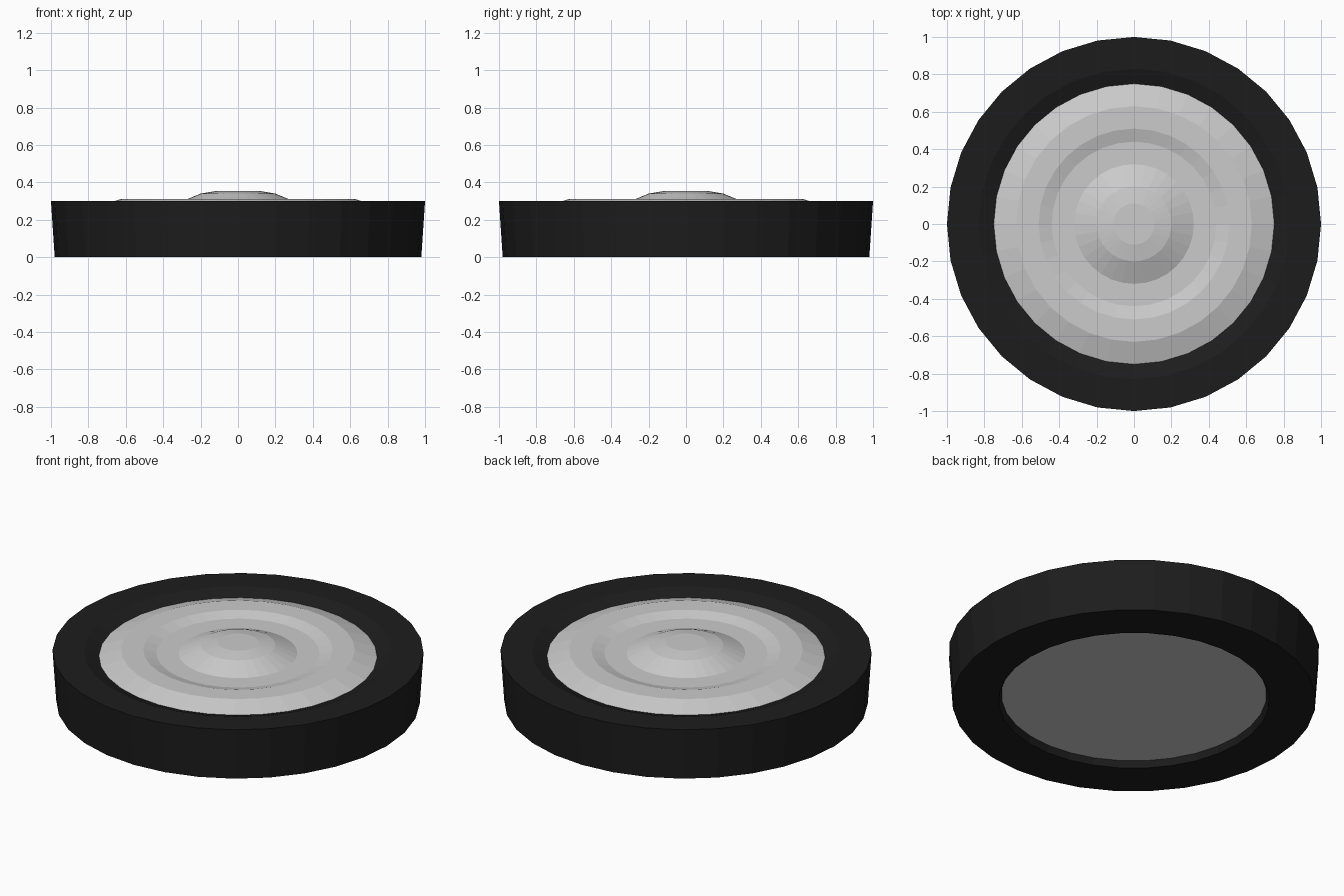
import bpy, bmesh
from math import cos, sin, tau

if "Cube" in bpy.data.objects:
    bpy.data.objects.remove(bpy.data.objects["Cube"])

SIDES = 32


def lathe(name, profile, color=None, closed=False):
    """Spin an (r, z) profile around z; r = 0 becomes a single pole vertex."""
    bm = bmesh.new()
    rings = []
    for r, z in profile:
        if r == 0:
            rings.append([bm.verts.new((0, 0, z))] * SIDES)
        else:
            rings.append([bm.verts.new((r * cos(tau * i / SIDES), r * sin(tau * i / SIDES), z))
                          for i in range(SIDES)])
    pairs = list(zip(rings, rings[1:]))
    if closed:
        pairs.append((rings[-1], rings[0]))
    for a, b in pairs:
        for i in range(SIDES):
            j = (i + 1) % SIDES
            bm.faces.new(dict.fromkeys((a[i], a[j], b[j], b[i])))
    bmesh.ops.recalc_face_normals(bm, faces=bm.faces)
    mesh = bpy.data.meshes.new(name)
    bm.to_mesh(mesh)
    bm.free()
    obj = bpy.data.objects.new(name, mesh)
    bpy.context.collection.objects.link(obj)
    if color:
        mat = bpy.data.materials.new(name + "_black")
        mat.diffuse_color = color
        mat.use_nodes = True
        mat.node_tree.nodes["Principled BSDF"].inputs["Base Color"].default_value = mat.diffuse_color
        mesh.materials.append(mat)
    return obj


# Tyre: tapered black ring with a bevelled inner lip
lathe("tyre", [(0.98, 0), (1.0, 0.30), (0.83, 0.30), (0.75, 0.27),
               (0.715, 0.037), (0.73, 0)], (0.012, 0.012, 0.012, 1), closed=True)

# Hub: grey disc with raised rim, shallow groove and central dome
lathe("hub_cap", [(0, 0.037), (0.715, 0.037), (0.75, 0.27), (0.63, 0.31),
                  (0.51, 0.31), (0.44, 0.29), (0.32, 0.29), (0.20, 0.34),
                  (0.11, 0.355), (0, 0.355)])
